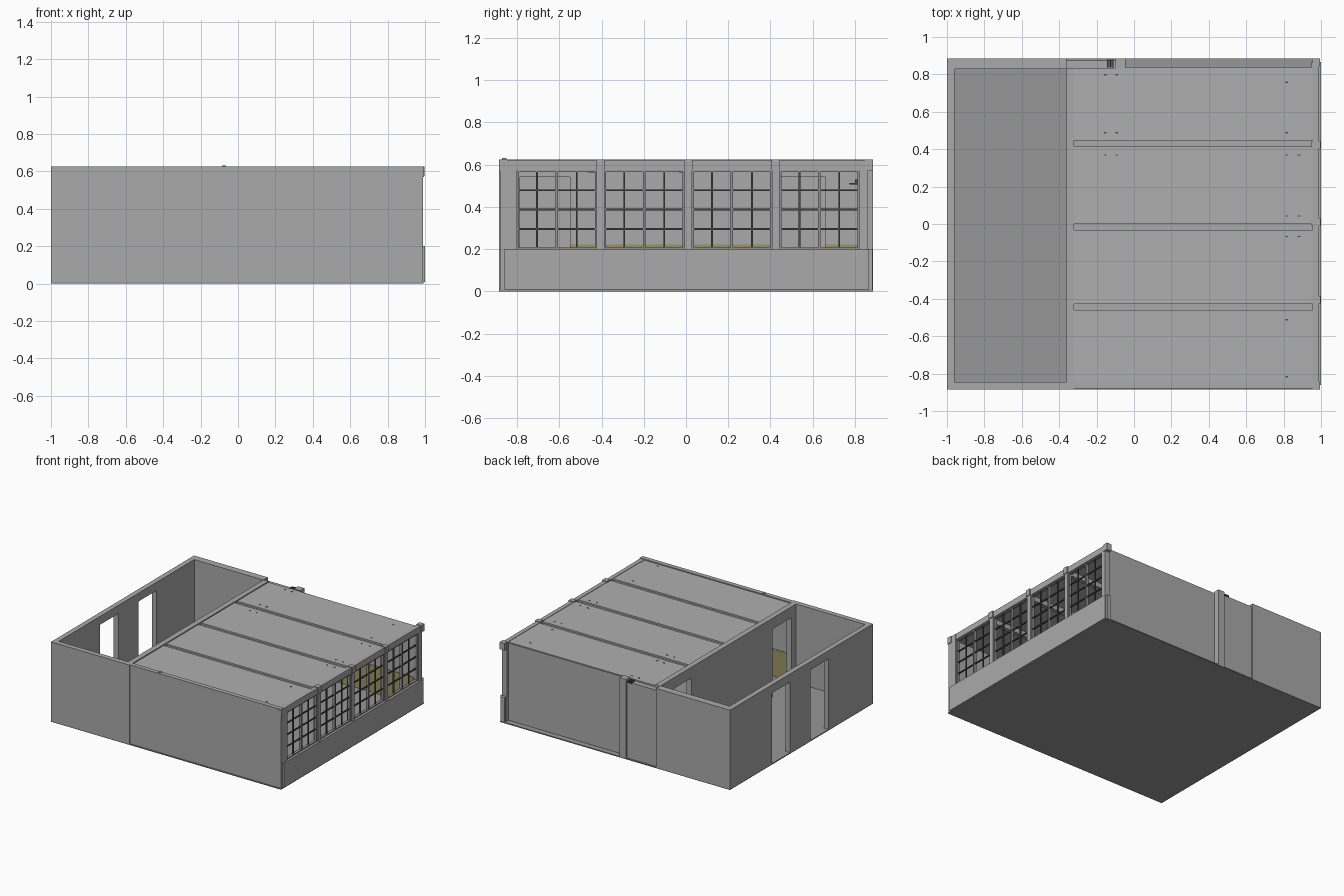
import bpy, bmesh
from mathutils import Matrix, Vector

if "Cube" in bpy.data.objects:
    bpy.data.objects.remove(bpy.data.objects["Cube"])


def material(name, r, g, b):
    m = bpy.data.materials.new(name)
    m.diffuse_color = (r, g, b, 1)
    m.use_nodes = True
    m.node_tree.nodes["Principled BSDF"].inputs["Base Color"].default_value = m.diffuse_color
    return m


WALL = material("wall_grey", 0.4, 0.4, 0.4)
ROOFING = material("roof_grey", 0.43, 0.43, 0.43)
SLAB = material("floor_grey", 0.31, 0.31, 0.31)
METAL = material("dark_metal", 0.07, 0.07, 0.07)
FRAME = material("frame_grey", 0.28, 0.28, 0.28)
PAINT = material("yellow_paint", 0.33, 0.3, 0.13)


def boxes(name, items, mat=WALL):
    """One object made of axis-aligned boxes (x0, x1, y0, y1, z0, z1)."""
    bm = bmesh.new()
    for x0, x1, y0, y1, z0, z1 in items:
        c = Vector(((x0 + x1) / 2, (y0 + y1) / 2, (z0 + z1) / 2))
        s = Matrix.Diagonal((x1 - x0, y1 - y0, z1 - z0, 1))
        bmesh.ops.create_cube(bm, size=1, matrix=Matrix.Translation(c) @ s)
    me = bpy.data.meshes.new(name)
    bm.to_mesh(me)
    bm.free()
    me.materials.append(mat)
    ob = bpy.data.objects.new(name, me)
    bpy.context.collection.objects.link(ob)
    return ob


def wall_with_doors(name, x0, x1, y0, y1, top, doors, head):
    """Wall along y, split into piers and lintels around door openings."""
    items, y = [], y0
    for a, b in doors:
        items += [(x0, x1, y, a, FLOOR, top), (x0, x1, a, b, head, top)]
        y = b
    items.append((x0, x1, y, y1, FLOOR, top))
    return boxes(name, items)


FLOOR, TOP, ROOF = 0.008, 0.625, 0.617
COLUMNS = (-0.405, 0.01, 0.425)
BEAMS = (-0.445, -0.015, 0.43)
ROOM_DOORS = [(-0.785, -0.55), (0.45, 0.66)]

# Floor slab under both spaces
boxes("floor_slab", [(-1, 0.992, -0.885, 0.885, 0, FLOOR)], SLAB)

# Open-topped corridor
wall_with_doors("corridor_outer_wall", -1, -0.96, -0.885, 0.885, TOP,
                [(-0.335, -0.11), (0.14, 0.365)], 0.56)
wall_with_doors("partition_wall", -0.362, -0.32, -0.845, 0.835, TOP, ROOM_DOORS, 0.54)
boxes("corridor_end_walls", [(-0.96, -0.32, -0.885, -0.845, FLOOR, TOP),
                             (-0.96, -0.362, 0.83, 0.885, FLOOR, TOP)])

# Room front and back walls; the back one steps in beyond a pilaster
boxes("room_front_wall", [(-0.32, 0.988, -0.88, -0.845, FLOOR, TOP)])
boxes("room_back_wall", [(-0.362, -0.05, 0.835, 0.875, FLOOR, 0.605),
                         (-0.05, 0.96, 0.815, 0.84, FLOOR, 0.612)])
boxes("back_pilaster", [(-0.1, -0.045, 0.835, 0.885, FLOOR, 0.625)])
boxes("roof_vent_bars", [(x, x + 0.009, 0.838, 0.88, 0.6, 0.615)
                         for x in (-0.145, -0.132, -0.119)], METAL)
boxes("front_roof_nub", [(-0.085, -0.065, -0.87, -0.85, 0.62, 0.63)])

# Roof panels with recessed ceiling beams between them
edges = [-0.845] + [e for b in BEAMS for e in (b - 0.016, b + 0.016)] + [0.835]
boxes("roof_panels", [(-0.32, 0.96, edges[i], edges[i + 1], 0.597, ROOF)
                      for i in range(0, len(edges), 2)], ROOFING)
boxes("ceiling_beams", [(-0.32, 0.955, b - 0.016, b + 0.016, 0.56, ROOF - 0.012)
                        for b in BEAMS])

# Small mounting bolts on the roof
spots = [(x, y) for x in (0.81, 0.875) for y in (0.04, -0.07, 0.365)]
spots += [(x, y) for x in (-0.16, -0.1) for y in (0.365, 0.485, 0.795)]
spots += [(0.81, y) for y in (-0.82, -0.515, 0.485, 0.755)]
boxes("roof_bolts", [(x, x + 0.014, y, y + 0.006, ROOF - 0.005, ROOF + 0.002)
                     for x, y in spots], METAL)

# Window side: sill wall, lintel, columns and caps
boxes("sill_wall", [(0.95, 1, -0.86, 0.867, FLOOR, 0.2),
                    (0.955, 0.99, 0.86, 0.883, FLOOR, 0.2)])
boxes("window_lintel", [(0.955, 0.988, -0.845, 0.855, 0.572, 0.62)])
boxes("window_columns", [(0.95, 0.99, c - 0.018, c + 0.018, 0.2, 0.62) for c in COLUMNS]
      + [(0.95, 0.99, -0.85, -0.8, 0.2, 0.62), (0.95, 0.99, 0.82, 0.86, 0.2, 0.62)])
boxes("column_caps", [(0.955, 0.997, c - 0.02, c + 0.02, 0.575, 0.625) for c in COLUMNS]
      + [(0.953, 0.995, -0.885, -0.845, 0.57, 0.622),
         (0.953, 0.995, 0.845, 0.885, 0.57, 0.625)])

# Four windows, each four by four panes with a frame and dark glazing bars
limits = [-0.8] + [e for c in COLUMNS for e in (c - 0.018, c + 0.018)] + [0.82]
for i in range(0, len(limits), 2):
    a, b = limits[i], limits[i + 1]
    n = i // 2 + 1
    m, t = (a + b) / 2, 0.004
    boxes("window_frame_%d" % n,
          [(0.96, 0.982, y0, y1, 0.2, 0.572)
           for y0, y1 in ((a, a + 0.009), (m - 0.006, m + 0.006), (b - 0.009, b))]
          + [(0.96, 0.982, a, b, z0, z0 + 0.008) for z0 in (0.2, 0.564)], FRAME)
    bars = [(0.966, 0.976, y - t, y + t, 0.2, 0.572)
            for y in (a + (b - a) * 0.25, a + (b - a) * 0.75)]
    bars += [(0.966, 0.976, a, b, z - t, z + t) for z in (0.295, 0.387, 0.478)]
    boxes("glazing_bars_%d" % n, bars, METAL)

# Painted lower band on the inner walls
boxes("painted_band", [(-0.32, -0.316, -0.55, 0.45, FLOOR, 0.222),
                       (-0.32, -0.316, 0.66, 0.815, FLOOR, 0.222),
                       (-0.32, -0.316, -0.845, -0.785, FLOOR, 0.222),
                       (-0.316, 0.95, 0.811, 0.815, FLOOR, 0.222),
                       (-0.316, 0.95, -0.845, -0.841, FLOOR, 0.222)], PAINT)

# Wall bracket near the back window corner
boxes("wall_bracket", [(0.85, 0.87, 0.775, 0.815, 0.505, 0.512),
                       (0.85, 0.87, 0.8, 0.812, 0.505, 0.53)], METAL)
